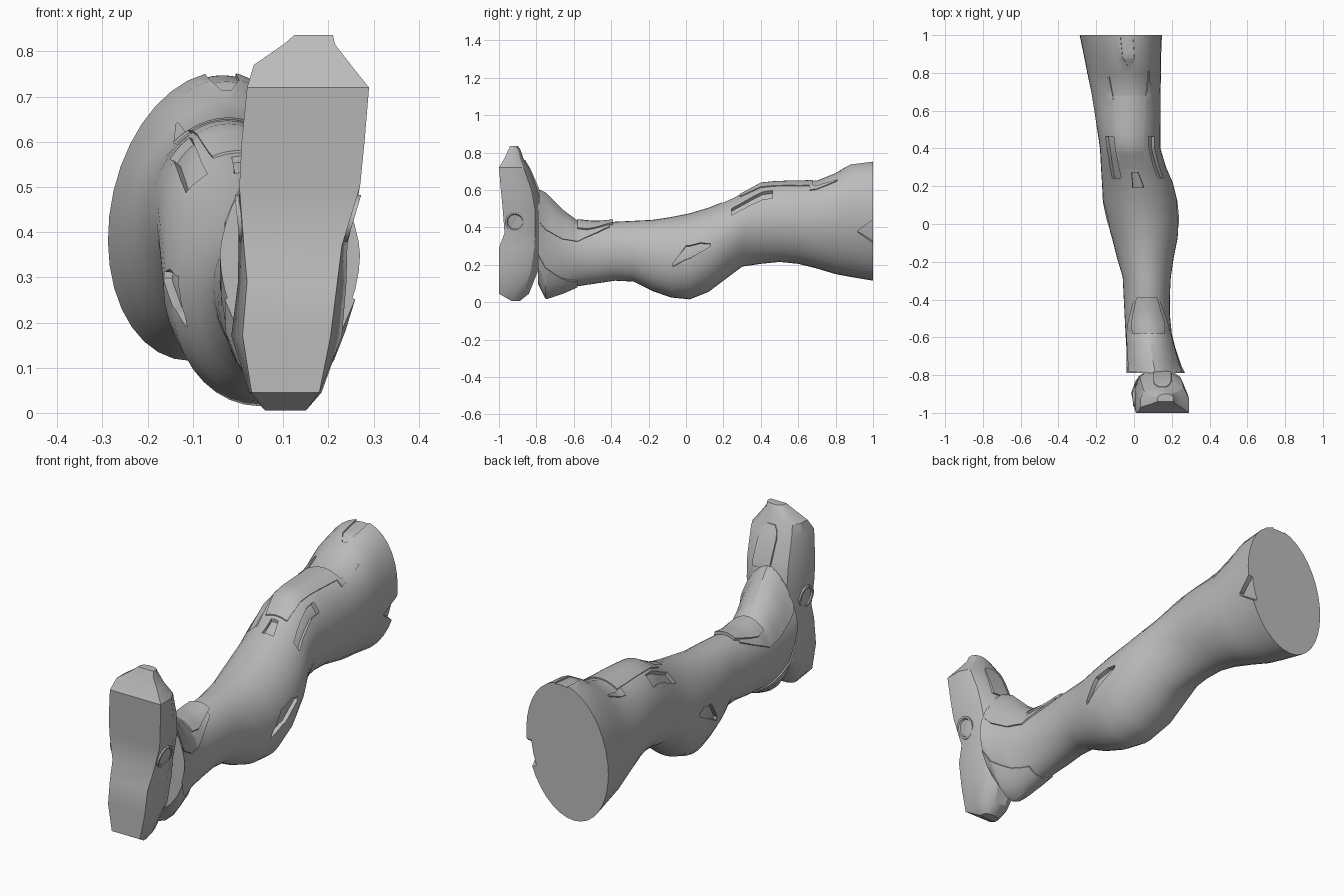
import bpy, bmesh, math
from mathutils import Vector

if "Cube" in bpy.data.objects:
    bpy.data.objects.remove(bpy.data.objects["Cube"])

grey = bpy.data.materials.new("plain grey")
grey.use_nodes = True
COLOUR = (0.5, 0.5, 0.5, 1)
grey.diffuse_color = COLOUR
grey.node_tree.nodes["Principled BSDF"].inputs["Base Color"].default_value = COLOUR

# Leg sections: y, x min, x max, z min, z max
LEG = [(-.79, -.04, .27, .1, .6), (-.75, -.04, .25, .02, .58), (-.66, -.04, .22, .05, .49),
       (-.58, -.045, .2, .085, .43), (-.48, -.05, .19, .1, .42), (-.38, -.055, .19, .115, .43),
       (-.28, -.06, .195, .11, .435), (-.18, -.09, .21, .06, .44), (-.08, -.115, .23, .025, .455),
       (.02, -.145, .24, .015, .475), (.12, -.165, .23, .055, .505), (.22, -.17, .205, .13, .545),
       (.3, -.175, .17, .19, .58), (.4, -.18, .14, .205, .635), (.5, -.195, .14, .215, .645),
       (.6, -.21, .14, .205, .645), (.7, -.225, .14, .18, .65), (.8, -.245, .14, .15, .69),
       (.88, -.26, .14, .135, .74), (1, -.285, .145, .115, .755)]


def clamp(t):
    return min(1, max(0, t))


def surface(y, angle, lift=0):
    """Point on the leg at a length and an angle; 0 is +x and 90 is up."""
    k = 0
    while k < len(LEG) - 2 and y > LEG[k + 1][0]:
        k += 1
    lo, hi = LEG[k], LEG[k + 1]
    t = clamp((y - lo[0]) / (hi[0] - lo[0]))
    _, xl, xr, zb, zt = [p + (q - p) * t for p, q in zip(lo, hi)]
    a = math.radians(angle)
    c, s = math.cos(a), math.sin(a)
    # Sharper ridges at the ankle, knee and knee hollow; the thigh leans
    ankle = clamp((-.55 - y) * 5)
    if s > 0:
        power = 2 - .4 * ankle - .2 * clamp(1 - abs(y - .22) * 5)
    else:
        power = 2 - .2 * ankle - .2 * clamp(1 - abs(y - .45) * 4)
    lean = .035 * clamp((y - .45) * 2.5)
    px = math.copysign(abs(c) ** (2 / power), c)
    pz = math.copysign(abs(s) ** (2 / power), s)
    return Vector(((xl + xr) / 2 + (xr - xl) / 2 * px + lean * pz + lift * c, y,
                   (zb + zt) / 2 + (zt - zb) / 2 * pz + lift * s))


def smooth(ob, sharp):
    bpy.ops.object.select_all(action='DESELECT')
    ob.select_set(True)
    bpy.context.view_layer.objects.active = ob
    bpy.ops.object.shade_smooth_by_angle(angle=math.radians(sharp))


def loft(name, rings, sharp=30):
    """Skin closed rings and cap both ends."""
    bm = bmesh.new()
    vs = [[bm.verts.new(p) for p in ring] for ring in rings]
    n = len(vs[0])
    for a, b in zip(vs, vs[1:]):
        for i in range(n):
            bm.faces.new((a[i], a[(i + 1) % n], b[(i + 1) % n], b[i]))
    bm.faces.new(vs[0])
    bm.faces.new(vs[-1])
    bmesh.ops.recalc_face_normals(bm, faces=bm.faces)
    me = bpy.data.meshes.new(name)
    bm.to_mesh(me)
    bm.free()
    me.materials.append(grey)
    ob = bpy.data.objects.new(name, me)
    bpy.context.collection.objects.link(ob)
    smooth(ob, sharp)
    return ob


def panel(name, rows, low, high, cols=8):
    """Slab that follows the leg; rows are y, first angle, last angle."""
    rings = []
    fine = []
    for p, q in zip(rows, rows[1:]):
        fine += [[a + (b - a) * i / 4 for a, b in zip(p, q)] for i in range(4)]
    for y, a0, a1 in fine + [rows[-1]]:
        angles = [a0 + (a1 - a0) * i / cols for i in range(cols + 1)]
        rings.append([surface(y, a, high) for a in angles] +
                     [surface(y, a, low) for a in reversed(angles)])
    return loft(name, rings, 25)


def symmetric(centre, rows):
    """Panel rows of y and half angle about a centre angle."""
    return [(y, centre - half, centre + half) for y, half in rows]


# Leg body
leg = loft("leg", [[surface(s[0], i * 10) for i in range(36)] for s in LEG])

# Recessed slots
calf_side = [(-.07, -14, -9), (0, -4, 15), (.08, 1, 14), (.13, 4, 8)]
calf_other = [(y, 180 - b, 180 - a) for y, a, b in calf_side]
slots = {"knee_slot_left": ([(.243, 36, 49), (.463, 37, 53)], .02),
         "knee_slot_right": ([(.243, 118, 136), (.463, 121, 141)], .02),
         "knee_slot_front": (symmetric(90, [(.193, 11), (.273, 7)]), .014),
         "calf_slot_left": (calf_side, .02), "calf_slot_right": (calf_other, .02),
         "thigh_notch": ([(.92, -12, -10), (1.02, -24, 4)], .025),
         "thigh_top_slot": (symmetric(91, [(.84, 3), (.88, 9), (1.02, 9)]), .007)}
for name, (rows, depth) in slots.items():
    cutter = panel(name + "_cutter", rows, -depth, .03)
    cutter.hide_render = True
    cut = leg.modifiers.new(name, 'BOOLEAN')
    cut.operation, cut.solver, cut.object = 'DIFFERENCE', 'EXACT', cutter
    bpy.context.view_layer.objects.active = leg
    bpy.ops.object.modifier_apply(modifier=name)
    bpy.data.objects.remove(cutter)
smooth(leg, 30)

# Raised armour plates
plates = {"shin_plate": (90, .014, [(-.58, 40), (-.53, 42), (-.39, 24)]),
          "instep_plate": (90, .006, [(-.78, 66), (-.66, 70), (-.58, 67), (-.53, 58), (-.41, 34)]),
          "heel_plate": (270, .006, [(-.79, 65), (-.74, 62), (-.58, 35)]),
          "knee_plate": (90, .005, [(.29, 20), (.4, 26), (.68, 28)]),
          "knee_prong_left": (57, .005, [(.66, 6), (.7, 4), (.81, 1)]),
          "knee_prong_right": (124, .005, [(.66, 6), (.7, 4), (.78, 1)])}
for name, (centre, height, rows) in plates.items():
    panel(name, symmetric(centre, rows), -.02, height)

# Foot sections: z, sole y, back y, x min, x max, side flare
FOOT = [(.005, -.93, -.89, .06, .15, 0), (.045, -1, -.84, .03, .18, .005),
        (.17, -1, -.79, .01, .205, .025), (.29, -1, -.77, .02, .22, .02),
        (.37, -.97, -.77, .013, .23, .012), (.5, -.98, -.77, .003, .27, 0),
        (.6, -.99, -.79, .008, .28, 0), (.72, -1, -.84, .02, .29, 0),
        (.77, -.97, -.87, .035, .25, 0), (.815, -.95, -.885, .1, .215, 0),
        (.836, -.94, -.9, .125, .21, 0)]
SHAPE = [(0, 0), (1, 0), (1, .5), (.9, .82), (.68, 1), (.32, 1), (.1, .82), (0, .5)]
rings = []
for z, y0, y1, x0, x1, flare in FOOT:
    rings.append([(x0 + (x1 - x0) * u + (flare * (2 * u - 1) if v else 0), y0 + (y1 - y0) * v, z)
                  for u, v in SHAPE])
loft("foot", rings, 28)

# Toe cover with rounded end along the back of the foot
TOE = [(.58, -.785, .05), (.61, -.792, .052), (.71, -.836, .052), (.74, -.854, .042), (.76, -.866, .022)]
CAP = [(-1, -.03), (-.9, .006), (.9, .006), (1, -.03)]
loft("toe_cover", [[(.15 + width * u, y + d, z) for u, d in CAP] for z, y, width in TOE], 28)

# Ankle discs: ring and hub, tilted with the sides of the foot
RIM = [(.052, -.03), (.052, .008), (.042, .008), (.038, .001), (.01, .001)]
for side, x, sign, tilt in (("left", .249, 1, .3), ("right", .006, -1, -.1)):
    rings = []
    for radius, out in RIM:
        ring = []
        for i in range(24):
            a = i * math.pi / 12
            rise = radius * math.sin(a)
            ring.append((x + sign * out + tilt * rise, -.915 + radius * math.cos(a), .43 + rise))
        rings.append(ring)
    loft("ankle_disc_" + side, rings)
